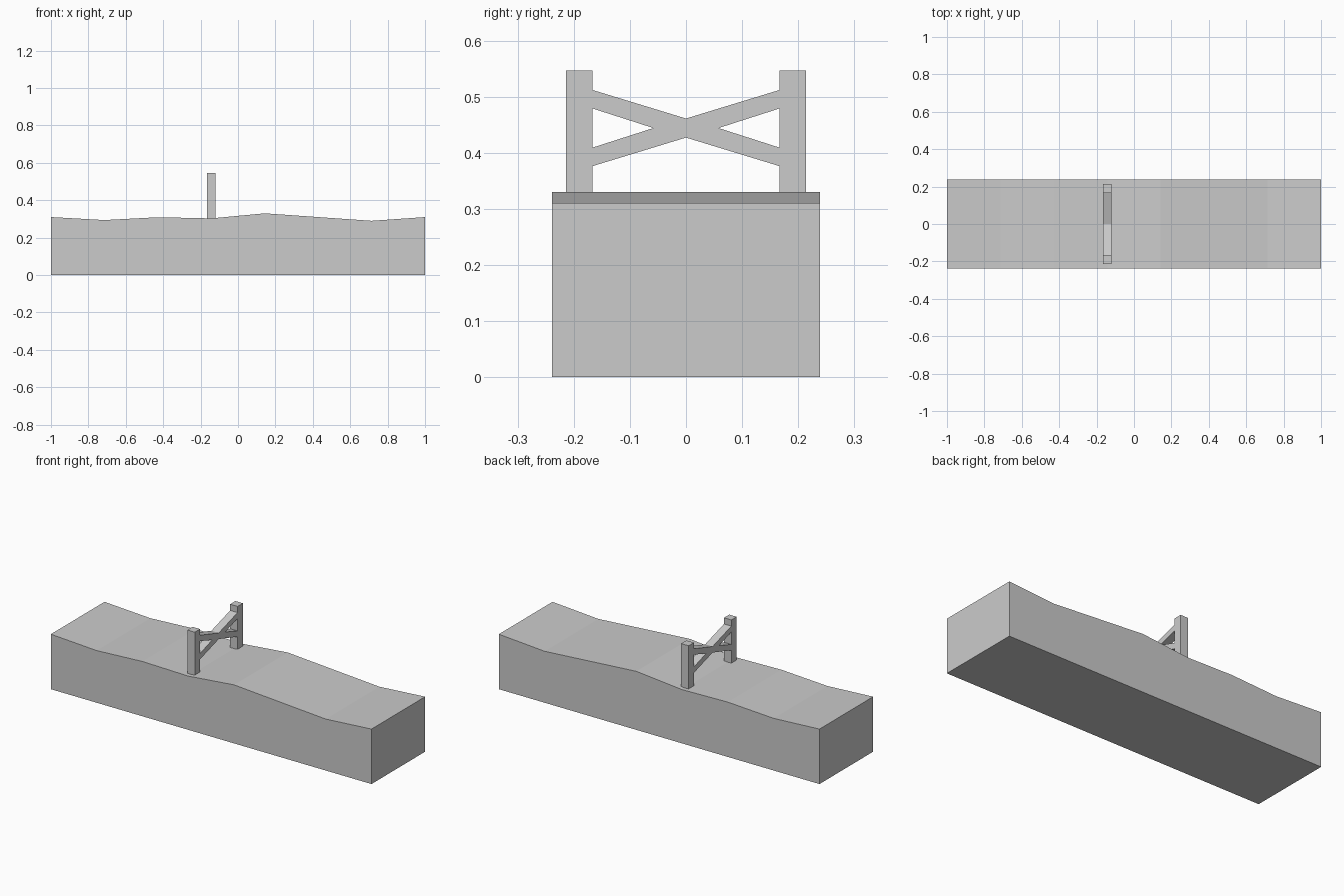
import bpy, bmesh
from mathutils import Vector

if "Cube" in bpy.data.objects:
    bpy.data.objects.remove(bpy.data.objects["Cube"])


def extrude_profile(name, points, depth):
    """Make a flat-faced solid from a closed outline pushed along depth."""
    bm = bmesh.new()
    face = bm.faces.new([bm.verts.new(p) for p in points])
    ext = bmesh.ops.extrude_face_region(bm, geom=[face])
    verts = [g for g in ext["geom"] if isinstance(g, bmesh.types.BMVert)]
    bmesh.ops.translate(bm, verts=verts, vec=Vector(depth))
    bmesh.ops.recalc_face_normals(bm, faces=bm.faces)
    mesh = bpy.data.meshes.new(name)
    bm.to_mesh(mesh)
    bm.free()
    obj = bpy.data.objects.new(name, mesh)
    bpy.context.collection.objects.link(obj)
    return obj


# Ground block with a gently rolling top, heights evenly spaced along x
HALF_Y = 0.239
heights = [0.31, 0.294, 0.309, 0.303, 0.33, 0.31, 0.29, 0.31]
top = [(-1 + 2 * i / 7, -HALF_Y, h) for i, h in enumerate(heights)]
outline = [(1, -HALF_Y, 0), (-1, -HALF_Y, 0)] + top
extrude_profile("ground_block", outline, (0, 2 * HALF_Y, 0))

# Fence frame standing across the ground
FENCE_X, THICK = -1 / 7, 0.046
x0 = FENCE_X - THICK / 2
INNER, OUTER = 0.167, 0.214

# Two upright posts
for side, name in ((-1, "front_post"), (1, "back_post")):
    a, b = side * INNER, side * OUTER
    post = [(x0, a, 0.30), (x0, b, 0.30), (x0, b, 0.547), (x0, a, 0.547)]
    extrude_profile(name, post, (THICK, 0, 0))

# Crossed brace between the posts, one outline mirrored about y = 0
half = [(0, 0.461), (INNER, 0.512), (INNER, 0.479), (0.058, 0.444),
        (INNER, 0.409), (INNER, 0.376), (0, 0.427)]
cross = half + [(-y, z) for y, z in reversed(half[1:-1])]
extrude_profile("cross_brace", [(x0, y, z) for y, z in cross], (THICK, 0, 0))
